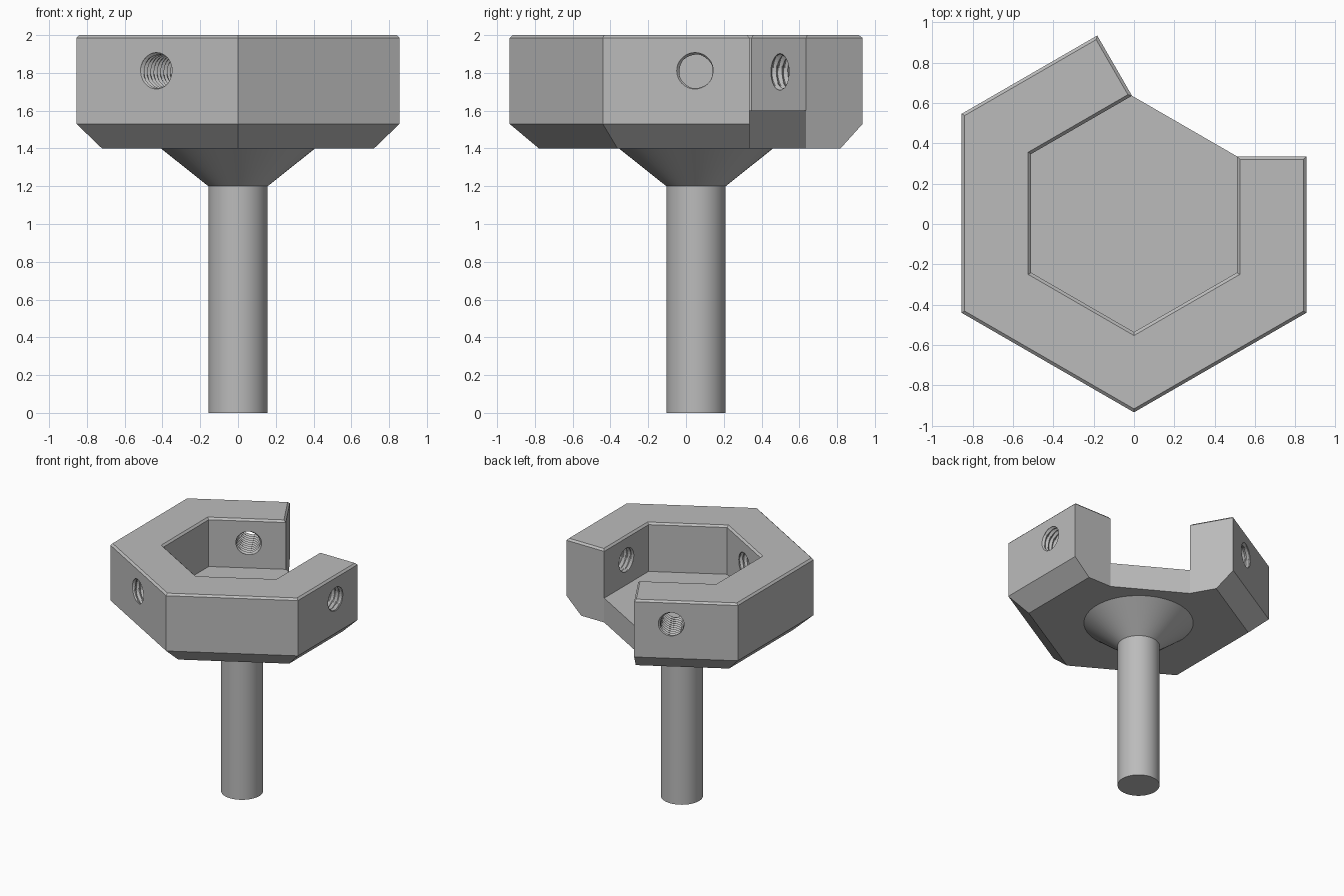
import bpy
import bmesh
from math import cos, sin, pi, radians
from mathutils import Vector

if "Cube" in bpy.data.objects:
    bpy.data.objects.remove(bpy.data.objects["Cube"], do_unlink=True)

CENTRE = Vector((0, 0.053, 0))
OUTER, INNER, END = 0.855, 0.51, 0.283     # hex apothems, half length of the arm ends
CHAMFER = 0.015
PITCH, R_MINOR, R_MAJOR = 0.035, 0.0875, 0.105

grey = bpy.data.materials.new("plain_grey")
grey.use_nodes = True
colour = (0.5, 0.5, 0.5, 1)
grey.diffuse_color = colour
grey.node_tree.nodes["Principled BSDF"].inputs["Base Color"].default_value = colour


def finish(name, bm):
    bmesh.ops.recalc_face_normals(bm, faces=bm.faces)
    mesh = bpy.data.meshes.new(name)
    bm.to_mesh(mesh)
    bm.free()
    mesh.materials.append(grey)
    obj = bpy.data.objects.new(name, mesh)
    bpy.context.collection.objects.link(obj)
    return obj


def bridge(bm, a, b, closed=False):
    n = len(a)
    for i in range(n if closed else n - 1):
        j = (i + 1) % n
        bm.faces.new((a[i], a[j], b[j], b[i]))


def side_frame(deg):
    """Outward normal and sideways direction of one hexagon side."""
    t = radians(deg)
    return Vector((cos(t), sin(t), 0)), Vector((-sin(t), cos(t), 0))


def open_hex(bm, apothem, end, z):
    """Hexagon path that leaves out the back left side."""
    n0, t0 = side_frame(0)
    n1, t1 = side_frame(120)
    pts = [n0 * apothem + t0 * end]
    pts += [side_frame(d)[0] * apothem / cos(pi / 6) for d in (-30, -90, -150, -210)]
    pts.append(n1 * apothem - t1 * end)
    return [bm.verts.new(CENTRE + p + Vector((0, 0, z))) for p in pts]


# Hexagonal socket with an open side
bm = bmesh.new()
levels = [(1.4, OUTER - 0.135, INNER, END), (1.53, OUTER, INNER, END),
          (1.6, OUTER, INNER, END), (2 - CHAMFER, OUTER, INNER, END),
          (2.0, OUTER - CHAMFER, INNER + CHAMFER, END - CHAMFER)]
outer = [open_hex(bm, a, e, z) for z, a, _, e in levels]
inner = [open_hex(bm, b, e, z) for z, _, b, e in levels]
for k in range(len(levels) - 1):
    bridge(bm, outer[k], outer[k + 1])
    for i in (0, -1):                      # arm ends
        bm.faces.new((outer[k][i], inner[k][i], inner[k + 1][i], outer[k + 1][i]))
    if levels[k][0] >= 1.6:
        bridge(bm, inner[k], inner[k + 1])
    else:                                  # wall under the opening
        bm.faces.new((inner[k][0], inner[k][-1], inner[k + 1][-1], inner[k + 1][0]))
bridge(bm, outer[-1], inner[-1])           # rim
bm.faces.new(inner[2])                     # pocket floor
bm.faces.new(outer[0] + [inner[0][-1], inner[0][0]])   # underside
bmesh.ops.delete(bm, geom=[v for v in bm.verts if not v.link_faces], context='VERTS')
socket = finish("hex_socket", bm)


# Threaded screw holes through every second side
def thread_cutter(deg, segments=36, rows=6):
    bm = bmesh.new()
    normal, side = side_frame(deg)
    rings = []
    for k in range(13 * rows):
        a = 0.46 + k * PITCH / rows
        ring = []
        for i in range(segments):
            t = 2 * pi * i / segments
            phase = ((a - OUTER) / PITCH - (t / (2 * pi) - 0.42)) % 1
            r = R_MINOR + (R_MAJOR - R_MINOR) * abs(1 - 2 * phase)
            p = CENTRE + normal * a + side * r * cos(t)
            ring.append(bm.verts.new(p + Vector((0, 0, 1.808 + r * sin(t)))))
        if rings:
            bridge(bm, rings[-1], ring, True)
        rings.append(ring)
    bm.faces.new(rings[0])
    bm.faces.new(rings[-1])
    obj = finish("thread_cutter", bm)
    obj.hide_render = True
    return obj


bpy.context.view_layer.objects.active = socket
for deg in (0, 120, 240):
    cutter = thread_cutter(deg)
    mod = socket.modifiers.new("screw_hole", 'BOOLEAN')
    mod.operation = 'DIFFERENCE'
    mod.solver = 'EXACT'
    mod.object = cutter
    bpy.ops.object.modifier_apply(modifier=mod.name)
    bpy.data.objects.remove(cutter, do_unlink=True)

# Round stem with a flared neck
bm = bmesh.new()
rings = []
for r, z in ((0.157, 0), (0.157, 1.2), (0.408, 1.4)):
    rings.append([bm.verts.new(CENTRE + Vector((r * cos(2 * pi * i / 72), r * sin(2 * pi * i / 72), z)))
                  for i in range(72)])
for a, b in zip(rings, rings[1:]):
    bridge(bm, a, b, True)
bm.faces.new(rings[0])
bm.faces.new(rings[-1])
stem = finish("stem", bm)
bpy.ops.object.select_all(action='DESELECT')
stem.select_set(True)
bpy.context.view_layer.objects.active = stem
bpy.ops.object.shade_smooth_by_angle(angle=radians(30))
